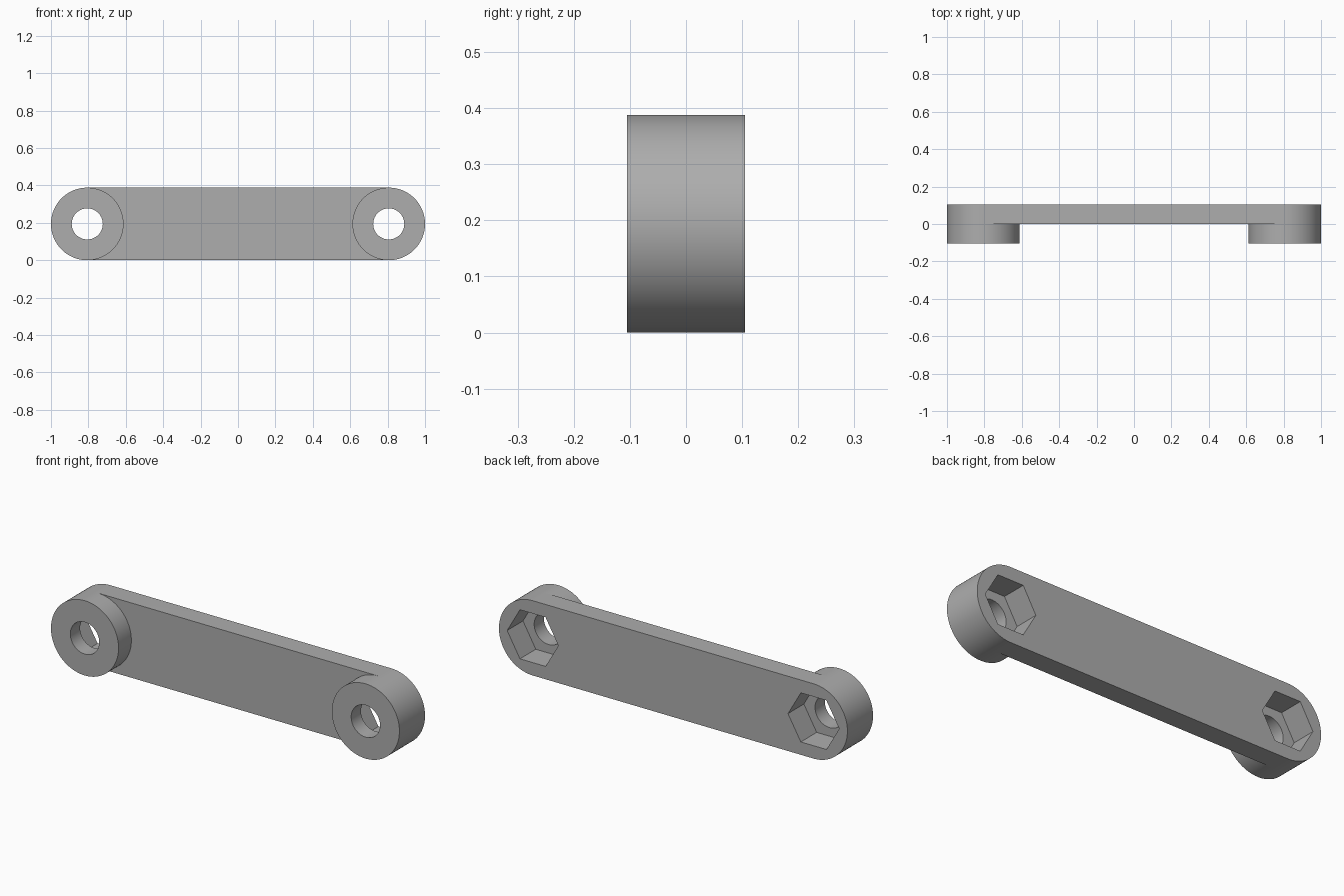
import bpy
from math import pi

cube = bpy.data.objects.get("Cube")
if cube:
    bpy.data.objects.remove(cube, do_unlink=True)

RADIUS = 0.194      # end radius of the arm and bosses
PIVOT = 1 - RADIUS  # distance of each pivot from the middle
HALF = 0.105        # half the total depth

grey = bpy.data.materials.new("grey")
grey.use_nodes = True
colour = (0.42, 0.42, 0.42, 1)
grey.diffuse_color = colour
grey.node_tree.nodes["Principled BSDF"].inputs["Base Color"].default_value = colour


def prism(name, x, radius, y0, y1, sides=96):
    """Round or many-sided bar along y, with corners at +-x."""
    bpy.ops.mesh.primitive_cylinder_add(
        vertices=sides, radius=radius, depth=y1 - y0,
        location=(x, (y0 + y1) / 2, RADIUS), rotation=(pi / 2, 0, 0))
    obj = bpy.context.object
    if sides == 6:
        obj.rotation_euler = (pi / 2, pi / 2, 0)
    obj.name = name
    obj.data.materials.append(grey)
    return obj


def boolean(target, tool, operation):
    mod = target.modifiers.new(tool.name, "BOOLEAN")
    mod.operation = operation
    mod.solver = "EXACT"
    mod.object = tool
    bpy.context.view_layer.objects.active = target
    bpy.ops.object.modifier_apply(modifier=mod.name)
    bpy.data.objects.remove(tool, do_unlink=True)


# Flat arm plate between the pivots
bpy.ops.mesh.primitive_cube_add(size=1, location=(0, HALF / 2, RADIUS))
arm = bpy.context.object
arm.name = "link_arm"
arm.scale = (2 * PIVOT, HALF, 2 * RADIUS)
arm.data.materials.append(grey)
bpy.ops.object.transform_apply(location=True, rotation=True, scale=True)

# Bosses, bolt holes and hexagonal nut pockets at both ends
for side in (-1, 1):
    x = side * PIVOT
    boolean(arm, prism("boss", x, RADIUS, -HALF, HALF), "UNION")
    boolean(arm, prism("bolt_hole", x, 0.083, -0.2, 0.2, 64), "DIFFERENCE")
    boolean(arm, prism("nut_pocket", x, 0.147, -0.025, 0.2, 6), "DIFFERENCE")

# Smooth round walls, sharp rims
bpy.ops.object.select_all(action="DESELECT")
arm.select_set(True)
bpy.context.view_layer.objects.active = arm
bpy.ops.object.shade_smooth_by_angle(angle=pi / 6)
